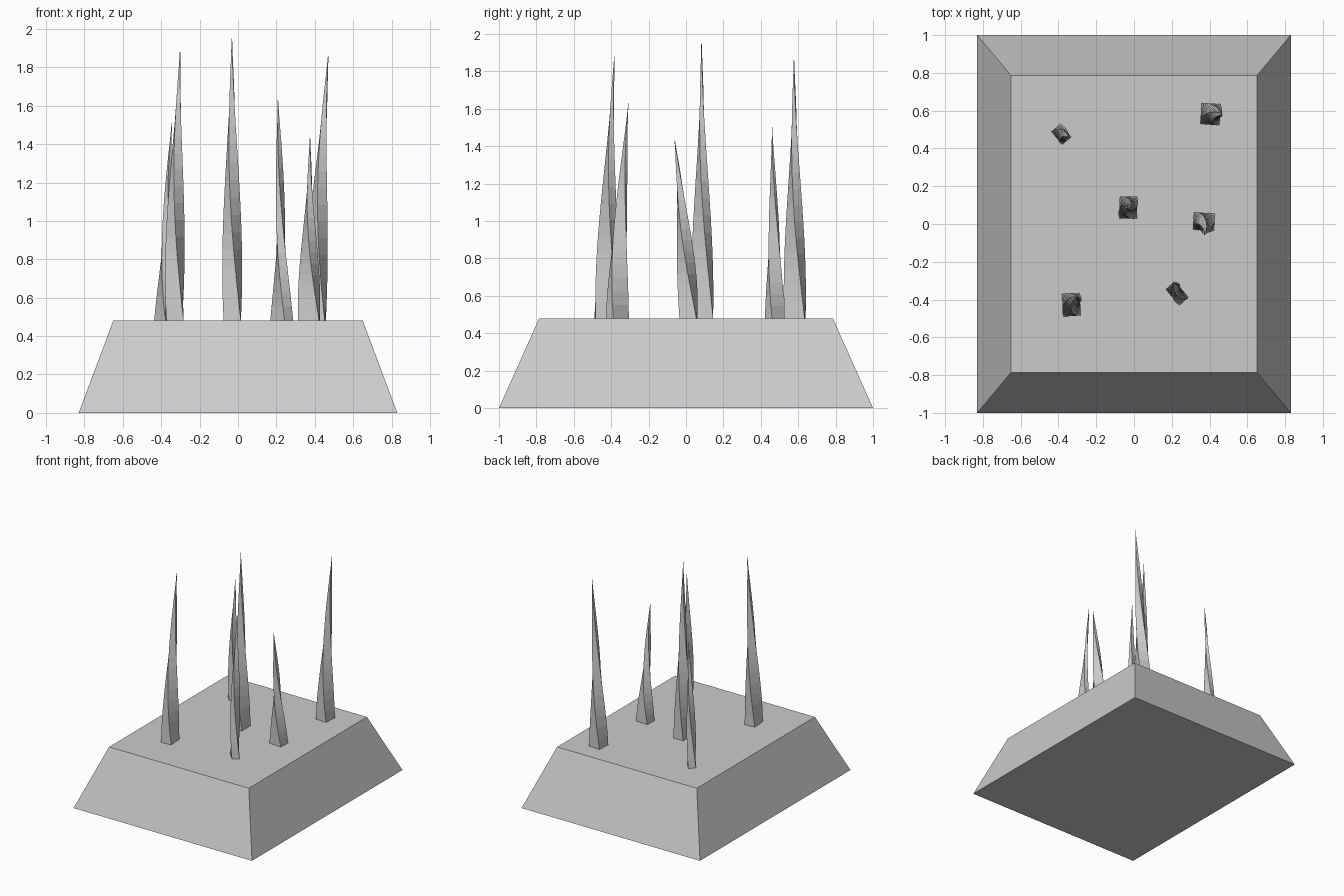
import bpy, bmesh, math
from mathutils import Matrix, Vector

if "Cube" in bpy.data.objects:
    bpy.data.objects.remove(bpy.data.objects["Cube"])

TOP = 0.48


def loft(name, rings):
    """Skin a list of four-sided rings and cap both ends."""
    bm = bmesh.new()
    loops = [[bm.verts.new(p) for p in ring] for ring in rings]
    for a, b in zip(loops, loops[1:]):
        for i in range(4):
            j = (i + 1) % 4
            bm.faces.new((a[i], a[j], b[j], b[i]))
    bm.faces.new(loops[0][::-1])
    bm.faces.new(loops[-1])
    bmesh.ops.recalc_face_normals(bm, faces=bm.faces)
    me = bpy.data.meshes.new(name)
    bm.to_mesh(me)
    bm.free()
    ob = bpy.data.objects.new(name, me)
    bpy.context.collection.objects.link(ob)
    return ob


def rect(cx, cy, z, w, d, angle):
    rot = Matrix.Rotation(angle, 3, 'Z')
    return [rot @ Vector((sx * w / 2, sy * d / 2, 0)) + Vector((cx, cy, z))
            for sx, sy in ((-1, -1), (1, -1), (1, 1), (-1, 1))]


def spike(name, base, tip, size, angle, twist=-120, steps=16):
    """Tapered blade that twists and leans towards its tip."""
    rings = []
    for k in range(steps + 1):
        t = k / steps
        lean = t ** 1.5
        s = max(1 - t, 0.02)
        rings.append(rect(base[0] + (tip[0] - base[0]) * lean,
                          base[1] + (tip[1] - base[1]) * lean,
                          TOP + (tip[2] - TOP) * t,
                          size[0] * s, size[1] * s,
                          math.radians(angle + twist * t)))
    return loft(name, rings)


# Sloped plinth
loft("plinth", [rect(0, 0, 0, 1.66, 2.0, 0), rect(0, 0, TOP, 1.30, 1.57, 0)])

# Twisted spikes: base centre, tip, cross-section, starting angle
spikes = [
    ((-0.385, 0.475), (-0.345, 0.46, 1.51), (0.06, 0.09), 40),
    ((0.405, 0.582), (0.47, 0.577, 1.86), (0.10, 0.11), -3),
    ((-0.03, 0.087), (-0.032, 0.083, 1.95), (0.09, 0.116), 0),
    ((0.37, 0.013), (0.375, -0.06, 1.43), (0.11, 0.09), -3),
    ((-0.332, -0.427), (-0.302, -0.383, 1.88), (0.09, 0.12), 4),
    ((0.228, -0.367), (0.208, -0.308, 1.63), (0.06, 0.112), 42),
]
for n, args in enumerate(spikes, 1):
    spike(f"spike_{n}", *args)
